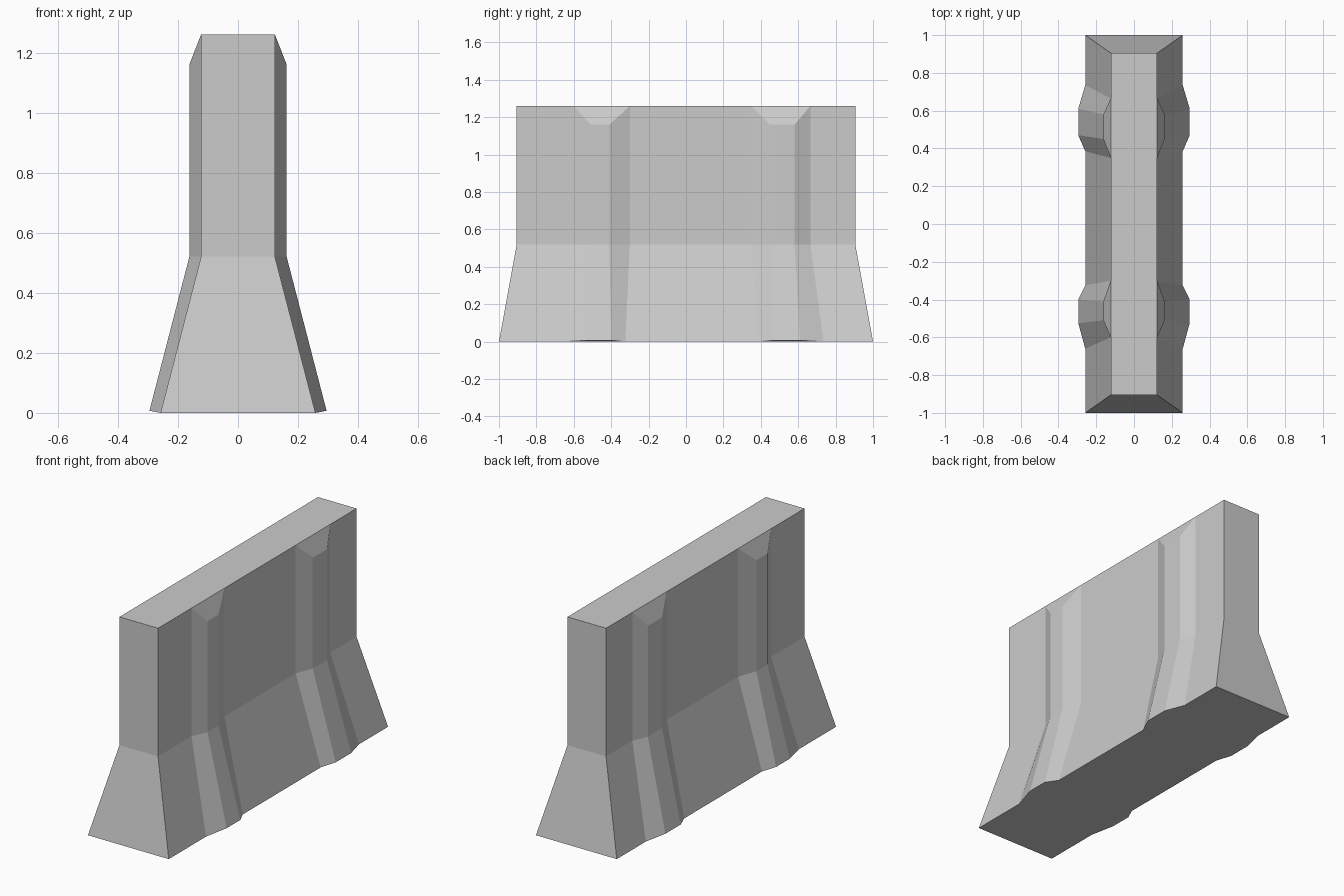
import bpy, bmesh

if "Cube" in bpy.data.objects:
    bpy.data.objects.remove(bpy.data.objects["Cube"])

# Each level: half width, rib half width, half length, wall z, rib z, rib y stations (two ribs)
LEVELS = [
    (0.258, 0.295, 1.000, 0.00, 0.007, (-0.66, -0.525, -0.40, -0.325, 0.385, 0.47, 0.61, 0.735)),
    (0.123, 0.162, 0.905, 0.52, 0.52, (-0.60, -0.51, -0.41, -0.30, 0.35, 0.45, 0.58, 0.665)),
    (0.123, 0.162, 0.905, 1.26, 1.16, (-0.60, -0.51, -0.41, -0.30, 0.35, 0.45, 0.58, 0.665)),
]
RIB_STARTS = (1, 5, 11, 15)   # first outline index of each rib


def outline(w, rib_w, length, z, rib_z, stations):
    """Plan outline: right side from front to back, then mirrored left side."""
    side = [(w, -length, z)]
    for i, y in enumerate(stations):
        outer = i % 4 in (1, 2)
        side.append((rib_w if outer else w, y, rib_z if outer else z))
    side.append((w, length, z))
    return side + [(-x, y, zz) for x, y, zz in reversed(side)]


bm = bmesh.new()
rings = [[bm.verts.new(p) for p in outline(*lv)] for lv in LEVELS]
n = len(rings[0])

# Side walls with ribs
for low, high in zip(rings, rings[1:]):
    for i in range(n):
        j = (i + 1) % n
        bm.faces.new((low[i], low[j], high[j], high[i]))

# Flat top and bottom, plus sloped rib ends
rib_outer = {s + k for s in RIB_STARTS for k in (1, 2)}
for ring in (rings[0], rings[-1]):
    bm.faces.new([v for i, v in enumerate(ring) if i not in rib_outer])
    for s in RIB_STARTS:
        bm.faces.new(ring[s:s + 4])

bmesh.ops.recalc_face_normals(bm, faces=bm.faces[:])
mesh = bpy.data.meshes.new("concrete_barrier")
bm.to_mesh(mesh)
bm.free()
barrier = bpy.data.objects.new("concrete_barrier", mesh)
bpy.context.collection.objects.link(barrier)
